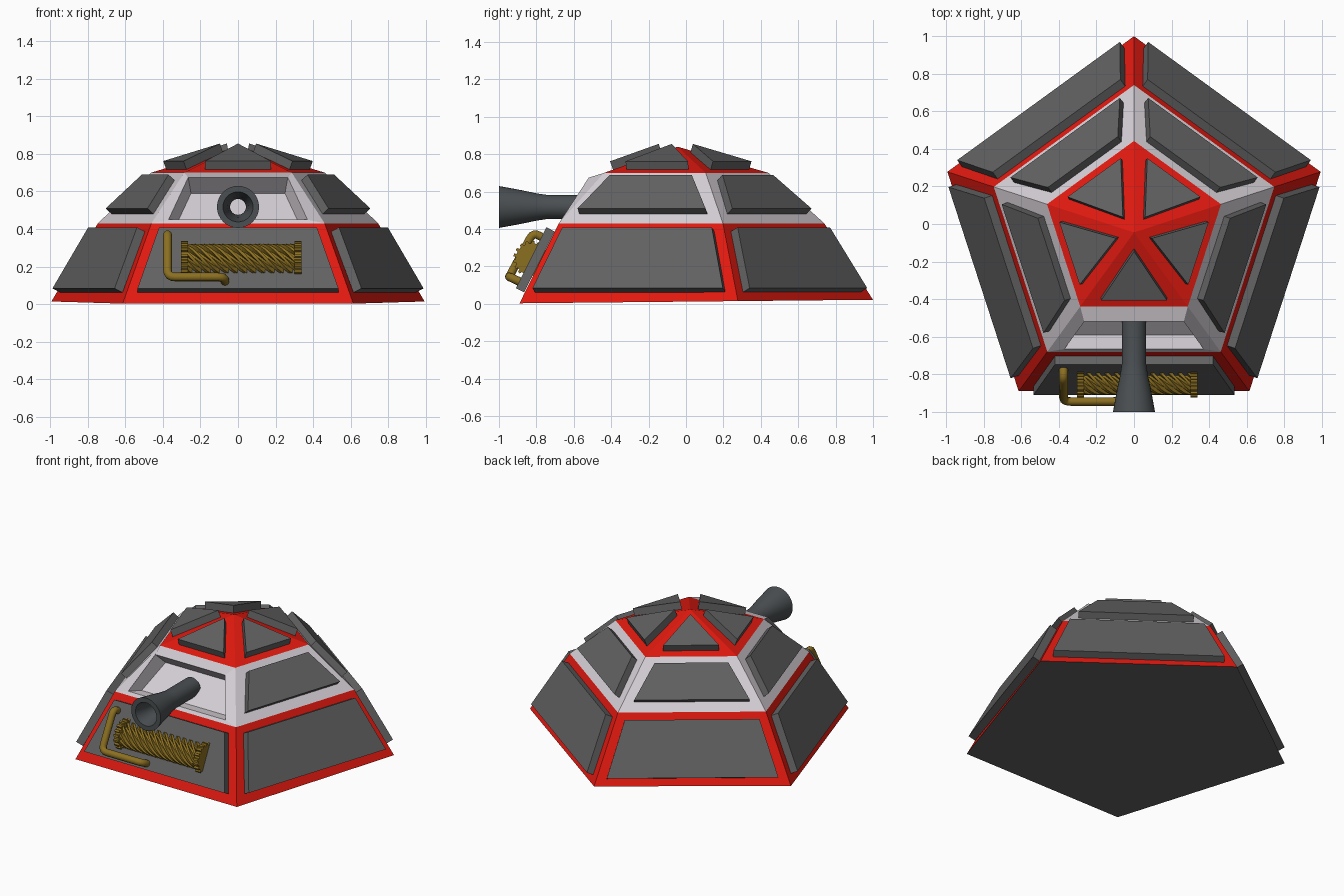
import bpy, math
from mathutils import Vector, Matrix

if "Cube" in bpy.data.objects:
    bpy.data.objects.remove(bpy.data.objects["Cube"])

CENTRE = Vector((0, -0.045, 0))


def material(name, rgb):
    m = bpy.data.materials.new(name)
    m.diffuse_color = (*rgb, 1)
    m.use_nodes = True
    m.node_tree.nodes["Principled BSDF"].inputs["Base Color"].default_value = m.diffuse_color
    return m


RED = material("red_paint", (0.75, 0.01, 0.005))
WHITE = material("pale_paint", (0.66, 0.62, 0.66))
DARK = material("dark_plate", (0.12, 0.12, 0.12))
GUN = material("gun_metal", (0.07, 0.08, 0.085))
BRASS = material("brass", (0.26, 0.16, 0.015))


def make(name, verts, faces, mat, smooth=False):
    me = bpy.data.meshes.new(name)
    me.from_pydata([tuple(v) for v in verts], [], faces)
    ob = bpy.data.objects.new(name, me)
    bpy.context.collection.objects.link(ob)
    me.materials.append(mat)
    if smooth:
        bpy.ops.object.select_all(action='DESELECT')
        ob.select_set(True)
        bpy.context.view_layer.objects.active = ob
        bpy.ops.object.shade_smooth_by_angle(angle=math.radians(35))
    return ob


def side_point(k, s, a, z):
    """Point on side k: s along the side, a out from the centre, z up."""
    return Matrix.Rotation(math.radians(72 * k), 3, 'Z') @ Vector((s, -a, z)) + CENTRE


def trapezoid(k, low, high):
    (s0, a0, z0), (s1, a1, z1) = low, high
    pts = [(-s0, a0, z0), (s0, a0, z0), (s1, a1, z1), (-s1, a1, z1)]
    return [side_point(k, *p) for p in (pts if s1 else pts[:3])]


def bridge(n, start=0):
    """Quads joining two consecutive closed rings of n vertices."""
    return [(start + i, start + (i + 1) % n, start + n + (i + 1) % n, start + n + i)
            for i in range(n)]


def loft(name, rings, mat, closed=False, smooth=False):
    n = len(rings[0])
    faces = [f for r in range(len(rings) - 1) for f in bridge(n, r * n)]
    total = n * len(rings)
    if closed:
        faces += [tuple(range(n))[::-1], tuple(range(total - n, total))]
    return make(name, [p for r in rings for p in r], faces, mat, smooth)


def armour_plate(name, k, low, high, thick):
    base = trapezoid(k, low, high)
    nrm = (base[1] - base[0]).cross(base[2] - base[1]).normalized()
    loft(name, [base, [p + nrm * thick for p in base]], DARK, closed=True)


def shell(name, low, high, sides, mat, tilt=0.0):
    verts, faces = [], []
    for k in sides:
        quad = trapezoid(k, low, high)
        for p in quad[:2]:
            p.z += tilt * p.y
        faces.append(tuple(range(len(verts), len(verts) + len(quad))))
        verts += quad
    return make(name, verts, faces, mat)


# Dome levels: half side length, apothem, height
T = math.tan(math.radians(36))
L0, L1, L2, TOP = [(a * T, a, z) for a, z in
                   ((0.845, 0.012), (0.635, 0.43), (0.394, 0.70), (0, 0.84))]
shell("lower_hull", L0, L1, range(5), RED, tilt=0.01)
shell("middle_band", L1, L2, range(1, 5), WHITE)
shell("roof", L2, TOP, range(5), RED)
floor = [side_point(k, -L0[0], L0[1], L0[2]) for k in range(5)]
for p in floor:
    p.z += 0.01 * p.y
make("floor_plate", floor, [(4, 3, 2, 1, 0)], DARK)

# Armour plates on every side; the front of the middle band holds the gun port
for k in range(5):
    armour_plate(f"lower_plate_{k}", k, (0.535, 0.82, 0.062), (0.42, 0.657, 0.387), 0.05)
    armour_plate(f"roof_plate_{k}", k, (0.175, 0.345, 0.717), (0, 0.085, 0.81), 0.048)
    if k:
        armour_plate(f"middle_plate_{k}", k, (0.36, 0.59, 0.48), (0.23, 0.43, 0.66), 0.045)

# Gun port: hooded frame, then a recess
port = [trapezoid(0, L1, L2),
        trapezoid(0, (0.37, 0.62, 0.45), (0.265, 0.475, 0.675)),
        trapezoid(0, (0.32, 0.545, 0.44), (0.25, 0.385, 0.59))]
verts = [p for ring in port for p in ring]
make("gun_port", verts, bridge(4) + bridge(4, 4) + [(8, 9, 10, 11)], WHITE)

# Hollow flared barrel: (y, radius) outside then back along the bore
profile = [(-0.50, 0.064), (-0.74, 0.064), (-0.80, 0.073), (-0.88, 0.09), (-1.0, 0.112),
           (-1.0, 0.08), (-0.90, 0.055), (-0.80, 0.042), (-0.50, 0.042), (-0.50, 0.064)]
SEG = 32
rings = [[(r * math.sin(t), y, 0.518 + r * math.cos(t))
          for t in (-2 * math.pi * i / SEG for i in range(SEG))] for y, r in profile]
loft("gun_barrel", [r[::-1] for r in rings], GUN, smooth=True)


# Toothed ring around the coil axis
def cog_ring(x, r_in, r_out, teeth, twist=0.0):
    pts = []
    for i in range(teeth):
        for f, r in ((0, r_in), (0.4, r_in), (0.5, r_out), (0.9, r_out)):
            t = 2 * math.pi * (i + f) / teeth + twist
            pts.append((x, -0.825 - r * math.cos(t), 0.238 + r * math.sin(t)))
    return pts[::-1]


# Twisted coil and its toothed end caps, half sunk in the front plate
STEPS = 40
loft("coil", [cog_ring(-0.27 + 0.58 * i / STEPS, 0.058, 0.084, 10, -7.5 * i / STEPS)
              for i in range(STEPS + 1)], BRASS, closed=True)
for name, x in (("coil_cap_left", -0.285), ("coil_cap_right", 0.32)):
    loft(name, [cog_ring(x - 0.018, 0.086, 0.099, 18),
                cog_ring(x + 0.018, 0.086, 0.099, 18)], BRASS, closed=True)

# Bent pipe beside the coil
path = [Vector(p) for p in ((-0.375, -0.74, 0.335), (-0.375, -0.815, 0.385),
                            (-0.375, -0.945, 0.145), (-0.07, -0.945, 0.145),
                            (-0.07, -0.85, 0.10))]
pts = [path[0]]
for a, b, c in zip(path, path[1:], path[2:]):
    p, q = b + (a - b).normalized() * 0.04, b + (c - b).normalized() * 0.04
    for t in (0, 0.25, 0.5, 0.75, 1):
        pts.append(p * (1 - t) ** 2 + b * 2 * t * (1 - t) + q * t * t)
pts.append(path[-1])
cu = bpy.data.curves.new("pipe", 'CURVE')
cu.dimensions = '3D'
cu.bevel_depth = 0.023
cu.bevel_resolution = 3
cu.use_fill_caps = True
sp = cu.splines.new('POLY')
sp.points.add(len(pts) - 1)
for sp_pt, p in zip(sp.points, pts):
    sp_pt.co = (*p, 1)
sp.use_smooth = True
cu.materials.append(BRASS)
bpy.context.collection.objects.link(bpy.data.objects.new("pipe", cu))
